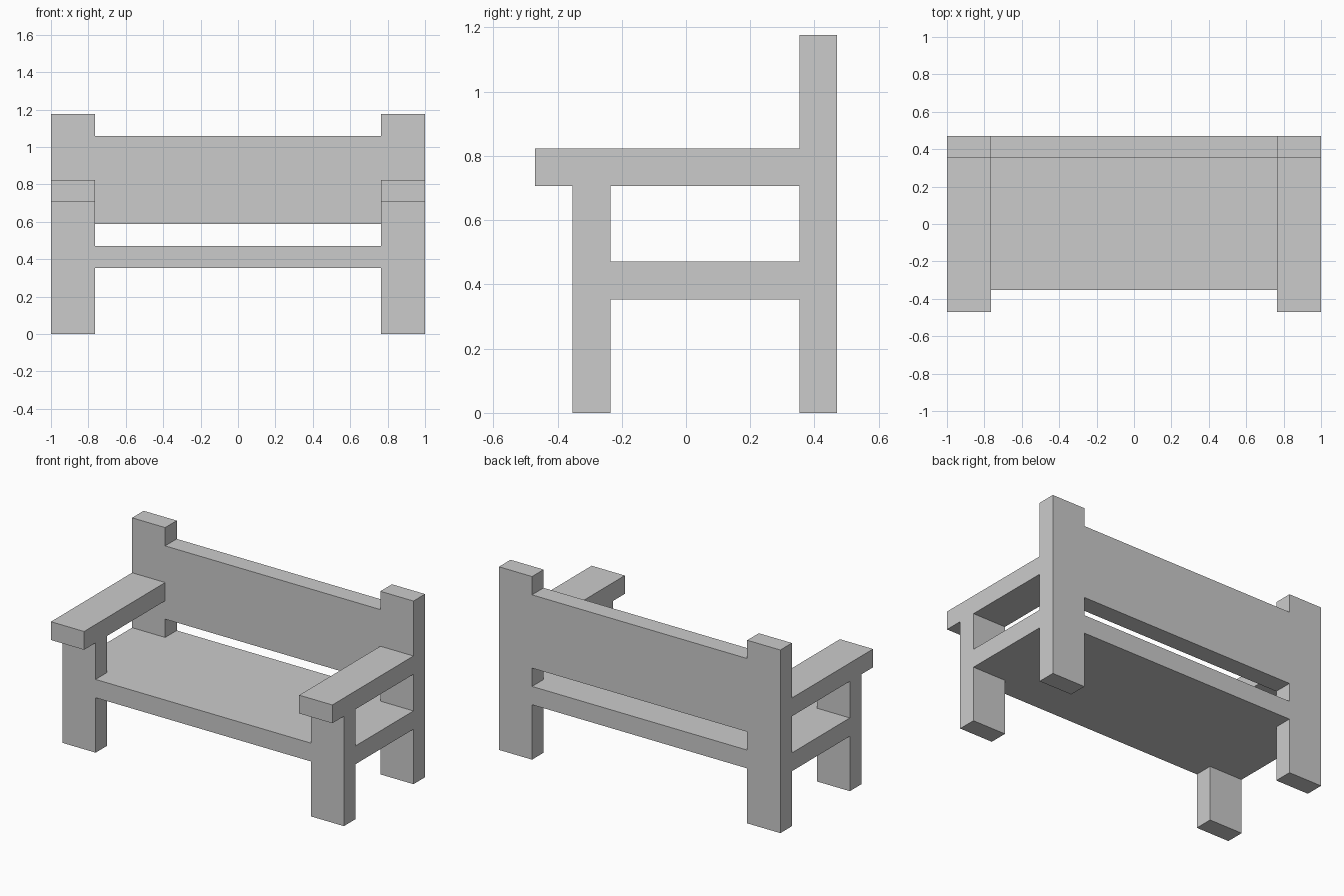
import bpy
import bmesh
from mathutils import Vector

if "Cube" in bpy.data.objects:
    bpy.data.objects.remove(bpy.data.objects["Cube"])

U = 2 / 17  # plank thickness; all sizes are multiples of it


def box(name, x, y, z):
    """Box from (min, max) ranges given in plank units."""
    lo, hi = (Vector(c) * U for c in zip(x, y, z))
    bm = bmesh.new()
    bmesh.ops.create_cube(bm, size=1)
    for v in bm.verts:
        v.co = [(a + b) / 2 + c * (b - a) for a, b, c in zip(lo, hi, v.co)]
    mesh = bpy.data.meshes.new(name)
    bm.to_mesh(mesh)
    bm.free()
    obj = bpy.data.objects.new(name, mesh)
    bpy.context.collection.objects.link(obj)
    return obj


INNER, OUTER = 6.5, 8.5

# Seat and backrest span between the side frames
box("seat", (-INNER, INNER), (-3, 4), (3, 4))
box("backrest", (-INNER, INNER), (3, 4), (5, 9))

# Side frames: (y range, z range) of each part, mirrored left and right
side_parts = {
    "front_leg": ((-3, -2), (0, 6)),
    "back_post": ((3, 4), (0, 10)),
    "armrest": ((-4, 3), (6, 7)),
    "seat_end": ((-2, 3), (3, 4)),
}
for name, (y, z) in side_parts.items():
    box(name + "_right", (INNER, OUTER), y, z)
    box(name + "_left", (-OUTER, -INNER), y, z)
